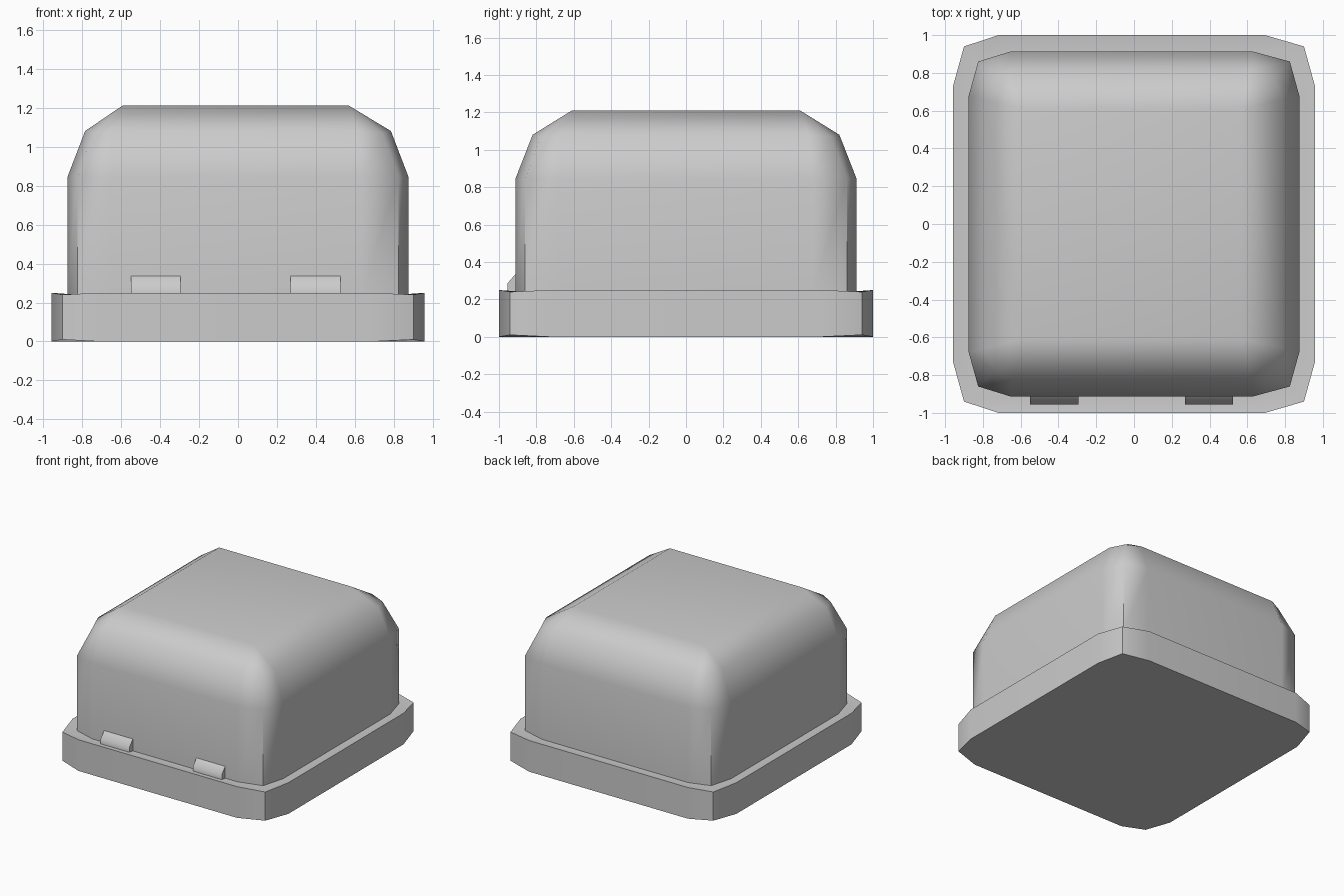
import bpy, bmesh, math

if "Cube" in bpy.data.objects:
    bpy.data.objects.remove(bpy.data.objects["Cube"])

SHIFT = -0.012  # straight edges along x sit slightly left of centre


def ring(hx, hy, sx, sy, mx, my, z, z_mid=None):
    """Rounded rectangle, three points per corner: straight-edge ends and a middle point."""
    zm = z if z_mid is None else z_mid
    pts = []
    for qx, qy in ((1, 1), (-1, 1), (-1, -1), (1, -1)):
        corner = [(qx * hx, qy * sy, z), (qx * mx, qy * my, zm),
                  (qx * sx + SHIFT, qy * hy, z)]
        pts += corner if qx * qy > 0 else corner[::-1]
    return pts


def finish(name, bm):
    bmesh.ops.remove_doubles(bm, verts=bm.verts, dist=0.0001)
    bmesh.ops.recalc_face_normals(bm, faces=bm.faces)
    mesh = bpy.data.meshes.new(name)
    bm.to_mesh(mesh)
    bm.free()
    ob = bpy.data.objects.new(name, mesh)
    bpy.context.collection.objects.link(ob)
    bpy.ops.object.select_all(action='DESELECT')
    ob.select_set(True)
    bpy.context.view_layer.objects.active = ob
    bpy.ops.object.shade_smooth_by_angle(angle=math.radians(50))
    mod = ob.modifiers.new("weighted_normals", 'WEIGHTED_NORMAL')
    mod.keep_sharp = True
    return ob


def loft(name, rings):
    """Skin between successive rings and cap both ends."""
    bm = bmesh.new()
    loops = [[bm.verts.new(p) for p in r] for r in rings]
    for a, b in zip(loops, loops[1:]):
        n = len(a)
        for i in range(n):
            j = (i + 1) % n
            bm.faces.new((a[i], a[j], b[j], b[i]))
    bm.faces.new(loops[0])
    bm.faces.new(loops[-1])
    return finish(name, bm)


# base tray: slightly dipped corners and a ledge sloping in to the cover
loft("base_tray", [
    ring(0.958, 1.0, 0.705, 0.73, 0.90, 0.94, 0.0, 0.01),
    ring(0.958, 1.0, 0.705, 0.73, 0.90, 0.94, 0.25, 0.24),
    ring(0.875, 0.912, 0.645, 0.68, 0.825, 0.86, 0.24)])

# domed cover: straight walls, two-step rounded shoulder, flat top
loft("cover", [
    ring(0.875, 0.912, 0.645, 0.68, 0.825, 0.86, 0.24),
    ring(0.875, 0.912, 0.645, 0.68, 0.825, 0.86, 0.845),
    ring(0.785, 0.82, 0.63, 0.655, 0.74, 0.775, 1.08, 1.07),
    ring(0.582 + SHIFT, 0.61, 0.582, 0.61, 0.582 + SHIFT, 0.61, 1.21)[:3]
    + ring(0.582 - SHIFT, 0.61, 0.582, 0.61, 0.582 - SHIFT, 0.61, 1.21)[3:9]
    + ring(0.582 + SHIFT, 0.61, 0.582, 0.61, 0.582 + SHIFT, 0.61, 1.21)[9:]])

# two small wedge clips on the front
clip_profile = [(-0.90, 0.24), (-0.955, 0.24), (-0.955, 0.285), (-0.912, 0.335), (-0.90, 0.335)]
for side, x0 in (("left", -0.55), ("right", 0.27)):
    loft("front_clip_" + side,
         [[(x, y, z) for y, z in clip_profile] for x in (x0, x0 + 0.255)])
